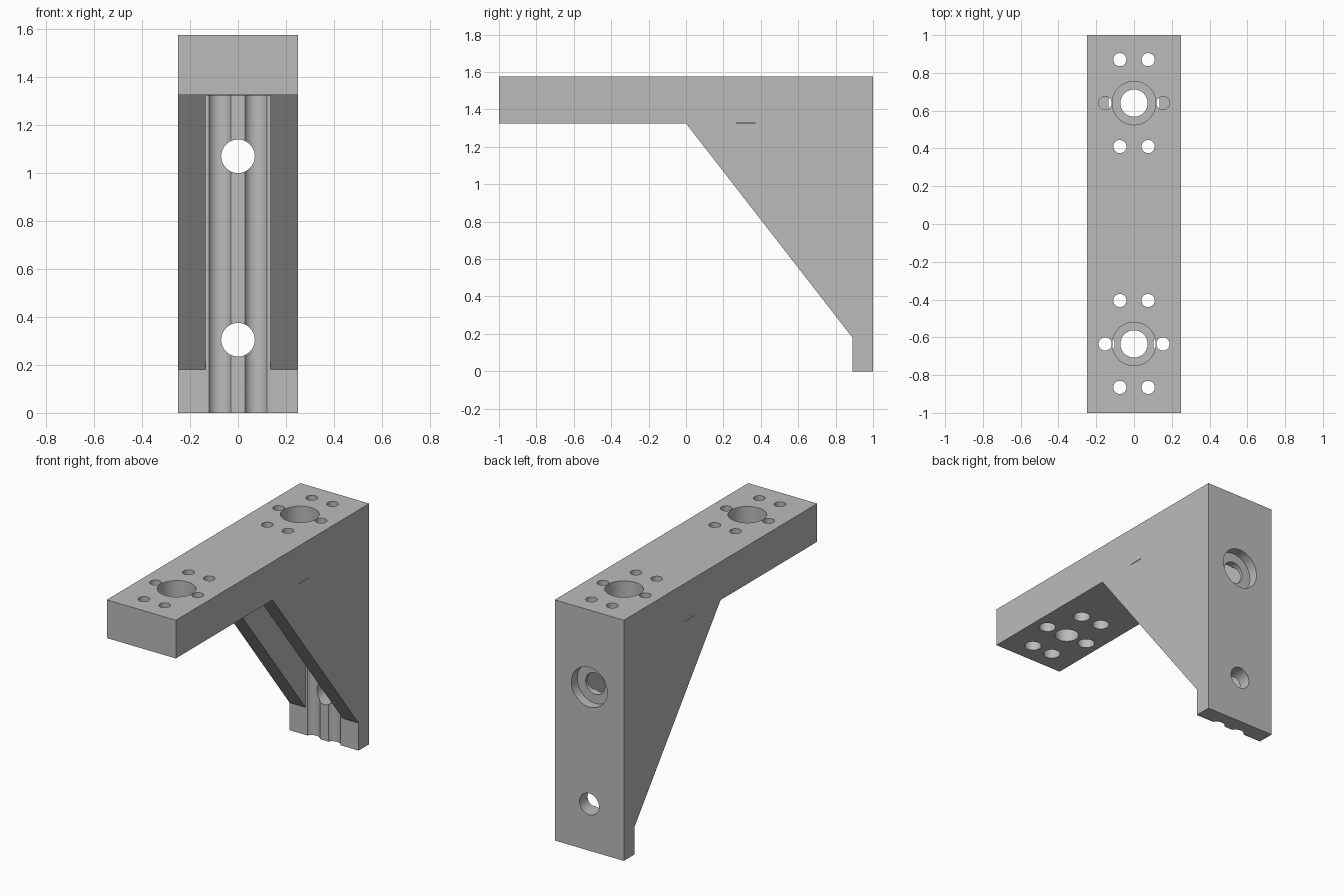
import bpy
import bmesh
from math import pi, sin, cos, asin
from mathutils import Matrix, Vector

cube = bpy.data.objects.get("Cube")
if cube:
    bpy.data.objects.remove(cube, do_unlink=True)

HALF_W, TOP, ARM_Z, PLATE_Y = 0.25, 1.575, 1.325, 0.89
SLOT_HALF = 0.135

grey = bpy.data.materials.new("plain grey")
grey.use_nodes = True
grey.diffuse_color = (0.5, 0.5, 0.5, 1)
bsdf = next(n for n in grey.node_tree.nodes if n.type == 'BSDF_PRINCIPLED')
bsdf.inputs["Base Color"].default_value = (0.5, 0.5, 0.5, 1)


def make_object(name, bm):
    bmesh.ops.recalc_face_normals(bm, faces=bm.faces)
    mesh = bpy.data.meshes.new(name)
    bm.to_mesh(mesh)
    bm.free()
    mesh.materials.append(grey)
    obj = bpy.data.objects.new(name, mesh)
    bpy.context.collection.objects.link(obj)
    return obj


def prism(name, points, offset):
    """Closed outline extruded along an offset."""
    bm = bmesh.new()
    face = bm.faces.new([bm.verts.new(p) for p in points])
    result = bmesh.ops.extrude_face_region(bm, geom=[face])
    verts = [v for v in result["geom"] if isinstance(v, bmesh.types.BMVert)]
    bmesh.ops.translate(bm, vec=Vector(offset), verts=verts)
    return make_object(name, bm)


def rod(name, start, end, radius, sides=40):
    start, end = Vector(start), Vector(end)
    axis = end - start
    turn = axis.to_track_quat('Z', 'Y').to_matrix().to_4x4()
    bm = bmesh.new()
    bmesh.ops.create_cone(bm, cap_ends=True, segments=sides, radius1=radius,
                          radius2=radius, depth=axis.length,
                          matrix=Matrix.Translation((start + end) / 2) @ turn)
    return make_object(name, bm)


def cut(cutter):
    cutter.hide_render = True
    bpy.context.view_layer.objects.active = bracket
    mod = bracket.modifiers.new("cut", 'BOOLEAN')
    mod.operation, mod.solver, mod.object = 'DIFFERENCE', 'EXACT', cutter
    bpy.ops.object.modifier_apply(modifier=mod.name)
    bpy.data.objects.remove(cutter, do_unlink=True)


# Bracket body from its side outline
outline = [(-1, ARM_Z), (0, ARM_Z), (PLATE_Y, 0.18), (PLATE_Y, 0),
           (1, 0), (1, TOP), (-1, TOP)]
bracket = prism("bracket", [(-HALF_W, y, z) for y, z in outline], (2 * HALF_W, 0, 0))

# Slot between the two webs, with two shallow round grooves in the back plate
half_chord, groove_depth, groove_x = 0.045, 0.027, 0.075
radius = (half_chord ** 2 + groove_depth ** 2) / (2 * groove_depth)
spread = asin(half_chord / radius)
back = PLATE_Y + 0.0005
section = [(-SLOT_HALF, 0.001), (-SLOT_HALF, back)]
for x in (-groove_x, groove_x):
    for i in range(17):
        a = spread * (i / 8 - 1)
        section.append((x + radius * sin(a), back + groove_depth - radius + radius * cos(a)))
section += [(SLOT_HALF, back), (SLOT_HALF, 0.001)]
cut(prism("slot_cutter", [(x, y, -0.1) for x, y in section], (0, 0, ARM_Z + 0.1)))

# Two bolt patterns through the arm
for cy in (-0.635, 0.64):
    cut(rod("bore", (0, cy, 1.2), (0, cy, TOP + 0.1), 0.072, 48))
    cut(rod("counterbore", (0, cy, TOP - 0.15), (0, cy, TOP + 0.1), 0.115, 64))
    for dx, dy in ((0.075, 0.23), (0.075, -0.23), (0.153, 0)):
        for x in (-dx, dx):
            in_web = dy == 0 and cy > 0
            low = ARM_Z - 0.003 if in_web else ARM_Z - 0.1
            cut(rod("screw_hole", (x, cy + dy, low), (x, cy + dy, TOP + 0.1), 0.035, 32))
            if not in_web:
                cut(rod("screw_recess", (x, cy + dy, low),
                        (x, cy + dy, ARM_Z + 0.1), 0.051, 32))

# Mounting holes through the back plate, the upper one recessed
for z in (0.305, 1.07):
    cut(rod("mount_hole", (0, 0.8, z), (0, 1.1, z), 0.07, 48))
cut(rod("mount_recess", (0, 0.938, 1.07), (0, 1.1, 1.07), 0.13, 64))

# Hairline slit on both flanks
for side in (-1, 1):
    slit = [(0.27, 1.326), (0.37, 1.326), (0.37, 1.329), (0.27, 1.329)]
    cut(prism("slit", [(side * (HALF_W - 0.01), y, z) for y, z in slit],
              (side * 0.05, 0, 0)))

bpy.ops.object.select_all(action='DESELECT')
bracket.select_set(True)
bpy.context.view_layer.objects.active = bracket
bpy.ops.object.shade_smooth_by_angle(angle=pi / 6)
